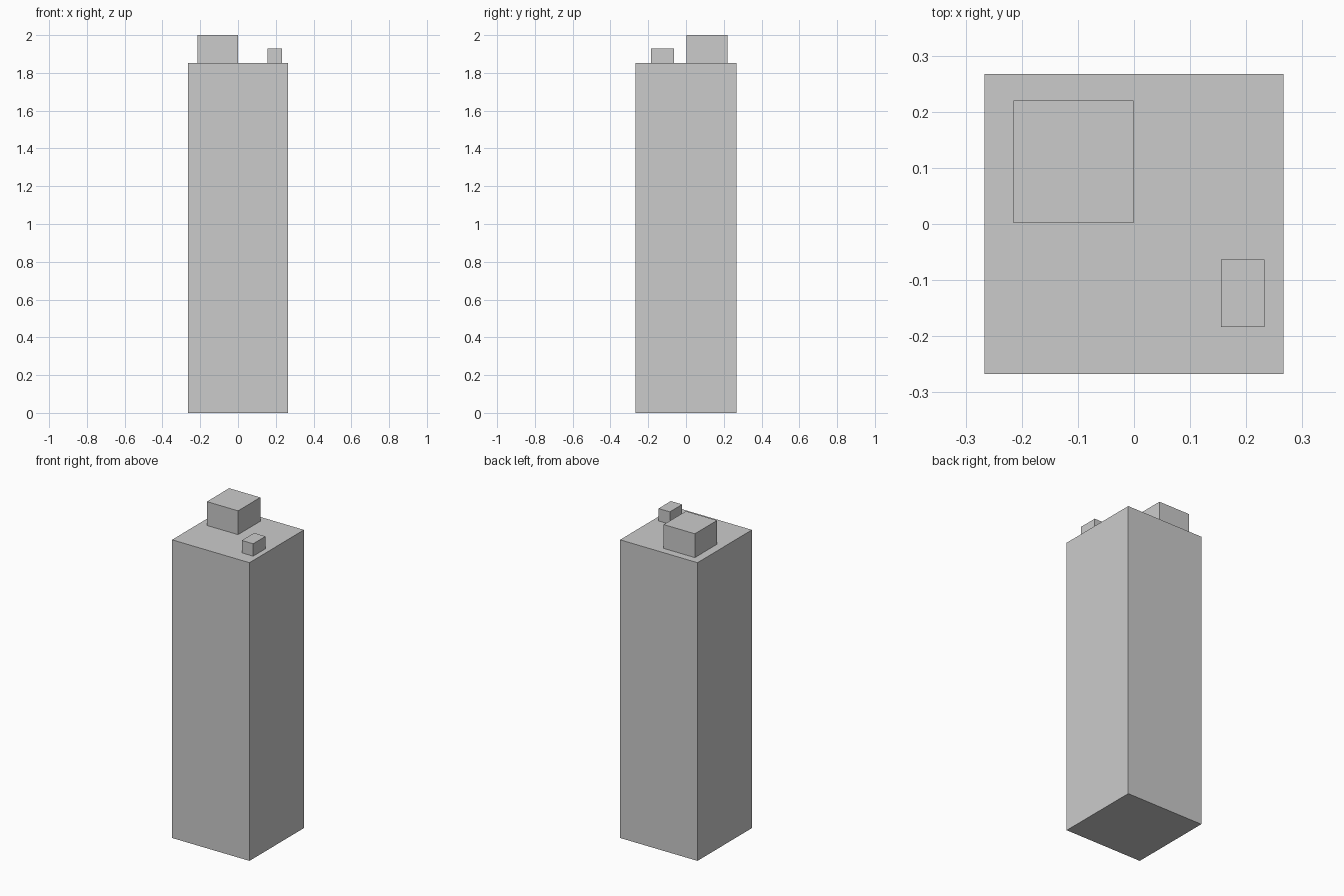
import bpy

if "Cube" in bpy.data.objects:
    bpy.data.objects.remove(bpy.data.objects["Cube"])


def box(name, x, y, z):
    """Axis-aligned box from (min, max) ranges."""
    ranges = (x, y, z)
    bpy.ops.mesh.primitive_cube_add(size=1, location=[(a + b) / 2 for a, b in ranges])
    obj = bpy.context.object
    obj.name = name
    obj.scale = [b - a for a, b in ranges]
    bpy.ops.object.transform_apply(location=False, rotation=False, scale=True)
    return obj


ROOF = 1.852

# Main block of the tower
box("tower_body", (-0.266, 0.266), (-0.267, 0.267), (0, ROOF))

# Boxes standing on the flat roof
box("roof_plant_room", (-0.215, -0.001), (0.002, 0.22), (ROOF, 2.0))
box("roof_vent_box", (0.155, 0.233), (-0.184, -0.063), (ROOF, 1.929))
